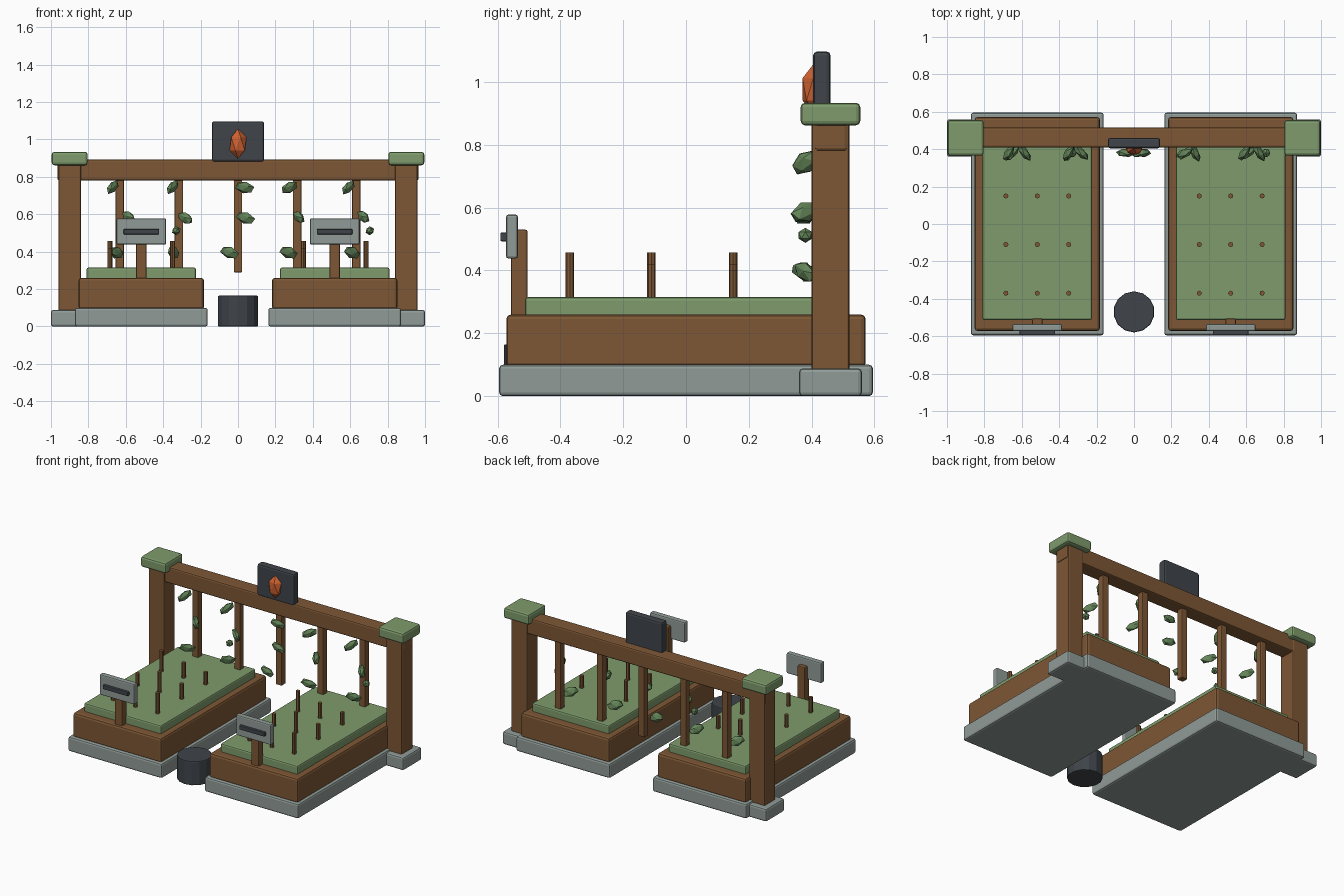
import bpy, math

if "Cube" in bpy.data.objects:
    bpy.data.objects.remove(bpy.data.objects["Cube"])


def colour(name, rgb):
    m = bpy.data.materials.new(name)
    m.diffuse_color = (*rgb, 1)
    m.use_nodes = True
    m.node_tree.nodes["Principled BSDF"].inputs["Base Color"].default_value = m.diffuse_color
    return m


WOOD = colour("brown wood", (0.205, 0.095, 0.035))
MOSS = colour("moss green", (0.21, 0.33, 0.15))
LEAF = colour("leaf green", (0.13, 0.24, 0.10))
STONE = colour("grey stone", (0.28, 0.33, 0.31))
IRON = colour("dark iron", (0.050, 0.058, 0.068))
AMBER = colour("amber orange", (0.62, 0.12, 0.03))


def finish(ob, name, mat, bevel=0.0):
    ob.name = name
    ob.data.materials.append(mat)
    if bevel:
        b = ob.modifiers.new("soft edges", 'BEVEL')
        b.width, b.segments = bevel, 2
    return ob


def box(name, mat, x, y, z, bevel=0.01):
    """Box from (low, high) pairs on each axis."""
    bpy.ops.mesh.primitive_cube_add(
        size=1, location=[(a + b) / 2 for a, b in (x, y, z)])
    ob = bpy.context.object
    ob.scale = [b - a for a, b in (x, y, z)]
    bpy.ops.object.transform_apply(location=False, rotation=False, scale=True)
    return finish(ob, name, mat, bevel)


def rod(name, mat, x, y, z, r, sides, bevel=0.0):
    bpy.ops.mesh.primitive_cylinder_add(
        vertices=sides, radius=r, depth=z[1] - z[0],
        location=(x, y, (z[0] + z[1]) / 2))
    return finish(bpy.context.object, name, mat, bevel)


def nugget(name, mat, loc, size, rot=(0, 0, 0)):
    """Faceted stretched ball."""
    bpy.ops.mesh.primitive_ico_sphere_add(
        subdivisions=1, radius=1, location=loc, rotation=rot)
    bpy.context.object.scale = size
    return finish(bpy.context.object, name, mat)


def around(c, w):
    return (c - w / 2, c + w / 2)


for s, side in ((-1, "left"), (1, "right")):
    c = s * 0.517
    # Raised bed
    box(side + "_bed_plinth", STONE, around(c, 0.71), (-0.595, 0.595), (0, 0.10), 0.012)
    box(side + "_bed_box", WOOD, around(c, 0.67), (-0.572, 0.572), (0.09, 0.26), 0.015)
    box(side + "_bed_moss", MOSS, around(c, 0.585), (-0.513, 0.513), (0.25, 0.315), 0.01)
    # Sprouting stakes in a grid
    for i in range(3):
        for j in range(3):
            top = (0.42, 0.40, 0.457)[(i + j) % 3]
            rod(side + "_stake", WOOD, c + (i - 1) * 0.168, -0.37 + j * 0.26,
                (0.30, top), 0.0135, 8)
    # Sign on a short post
    box(side + "_sign_post", WOOD, around(c, 0.055), (-0.557, -0.505), (0.25, 0.53), 0.006)
    box(side + "_sign_board", STONE, around(c, 0.265), (-0.573, -0.535), (0.438, 0.578), 0.008)
    box(side + "_sign_bar", IRON, around(c, 0.19), (-0.591, -0.570), (0.493, 0.521), 0.004)
    # Gate post with foot and cap
    box(side + "_post_foot", STONE, around(s * 0.9, 0.2), (0.36, 0.56), (0, 0.088), 0.012)
    box(side + "_post", WOOD, around(s * 0.9, 0.12), (0.40, 0.52), (0.08, 0.87), 0.008)
    box(side + "_post_cap", MOSS, around(s * 0.9, 0.192), (0.365, 0.555), (0.862, 0.934), 0.014)

# Cross beam, plaque and gem
box("cross_beam", WOOD, (-0.965, 0.965), (0.41, 0.515), (0.78, 0.892), 0.01)
box("plaque", IRON, (-0.14, 0.14), (0.405, 0.46), (0.88, 1.097), 0.012)
nugget("gem", AMBER, (0, 0.405, 0.977), (0.05, 0.04, 0.079))

# Hanging slats
for k in range(5):
    box("hanging_slat", WOOD, around((k - 2) * 0.316, 0.045), around(0.462, 0.045),
        (0.29, 0.80), 0.005)

# Leaves: x, z, turn and tilt in degrees
leaves = [
    (-0.67, 0.745, 55, -30), (-0.585, 0.585, -50, 20), (-0.65, 0.395, 50, 15),
    (-0.35, 0.745, 55, -30), (-0.282, 0.58, -40, 20), (-0.345, 0.395, 60, 15),
    (0.035, 0.743, 10, 12), (0.04, 0.58, 0, 20), (-0.045, 0.395, 0, 20),
    (0.275, 0.743, 35, -20), (0.325, 0.585, -60, 20), (0.27, 0.395, 25, 20),
    (0.59, 0.743, 50, -30), (0.67, 0.587, -55, 20), (0.61, 0.395, 40, 20),
]
for x, z, turn, tilt in leaves:
    nugget("leaf", LEAF, (x, 0.38, z), (0.056, 0.022, 0.033),
           (0.3, math.radians(tilt), math.radians(turn)))
for x in (-0.33, 0.705):
    nugget("small_leaf", LEAF, (x, 0.38, 0.512), (0.025, 0.025, 0.024))

# Tub between the beds
rod("tub", IRON, 0, -0.47, (0, 0.165), 0.11, 14, 0.006)
